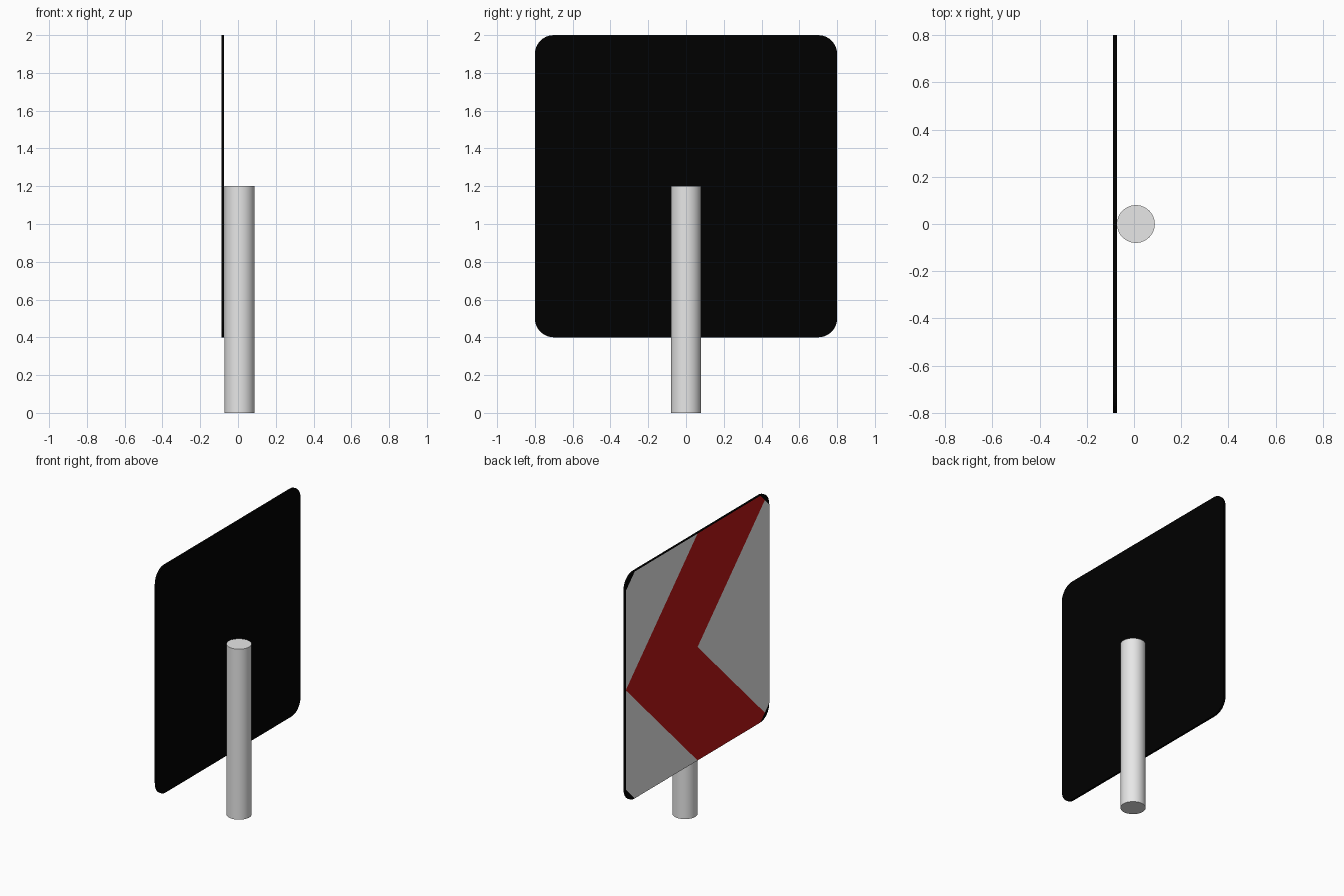
import bpy, bmesh, math

if "Cube" in bpy.data.objects:
    bpy.data.objects.remove(bpy.data.objects["Cube"])


def material(name, r, g, b):
    m = bpy.data.materials.new(name)
    m.diffuse_color = (r, g, b, 1)
    m.use_nodes = True
    m.node_tree.nodes["Principled BSDF"].inputs["Base Color"].default_value = m.diffuse_color
    return m


black = material("black", 0.0, 0.0, 0.0)
white = material("white", 0.8, 0.8, 0.8)
red = material("red", 0.51, 0.0085, 0.0085)

MID = 1.2       # height of the panel centre
FACE = 0.798    # half size of the painted face


def rounded_square(half, radius, steps=8):
    """Outline in y, z around the panel centre."""
    pts = []
    for k in range(4):
        c = math.pi / 4 + k * math.pi / 2
        cy = math.copysign(half - radius, math.cos(c))
        cz = math.copysign(half - radius, math.sin(c))
        for i in range(steps + 1):
            a = k * math.pi / 2 + i * math.pi / 2 / steps
            pts.append((cy + radius * math.cos(a), cz + radius * math.sin(a)))
    return pts


def finish(name, bm, mats):
    me = bpy.data.meshes.new(name)
    bm.to_mesh(me)
    bm.free()
    ob = bpy.data.objects.new(name, me)
    bpy.context.collection.objects.link(ob)
    for m in mats:
        me.materials.append(m)
    return ob


def plate(name, outline, x0, x1, mats):
    bm = bmesh.new()
    face = bm.faces.new([bm.verts.new((x0, y, MID + z)) for y, z in outline])
    ext = bmesh.ops.extrude_face_region(bm, geom=[face], use_keep_orig=True)
    for v in ext["geom"]:
        if isinstance(v, bmesh.types.BMVert):
            v.co.x = x1
    bmesh.ops.recalc_face_normals(bm, faces=bm.faces)
    return finish(name, bm, mats)


# black backing panel
plate("sign_panel", rounded_square(0.8, 0.1), -0.088, -0.073, [black])

# painted face with chamfered corners: cut along the chevron, coloured by position
bm = bmesh.new()
bm.faces.new([bm.verts.new((-0.09, y, MID + z))
              for y, z in reversed(rounded_square(FACE, 0.1, 1))])
cuts = [((0, 0), (0, 1)),
        ((FACE, 0), (1, 1)), ((FACE, 0), (1, -1)),
        ((0, 0), (1, 1)), ((0, 0), (1, -1))]
for (y, z), (ny, nz) in cuts:
    bmesh.ops.bisect_plane(bm, geom=bm.verts[:] + bm.edges[:] + bm.faces[:],
                           plane_co=(0, y, MID + z), plane_no=(0, ny, nz))
for f in bm.faces:
    c = f.calc_center_median()
    f.material_index = int(0 < c.y + abs(c.z - MID) < FACE)
    f.normal_update()
    if f.normal.x > 0:
        f.normal_flip()
finish("chevron_face", bm, [white, red])

# round post behind the panel
bpy.ops.mesh.primitive_cylinder_add(vertices=48, radius=0.08, depth=1.2,
                                    location=(0.008, 0, 0.6))
post = bpy.context.object
post.name = "post"
post.data.materials.append(white)
bpy.ops.object.shade_smooth_by_angle(angle=math.radians(40))
